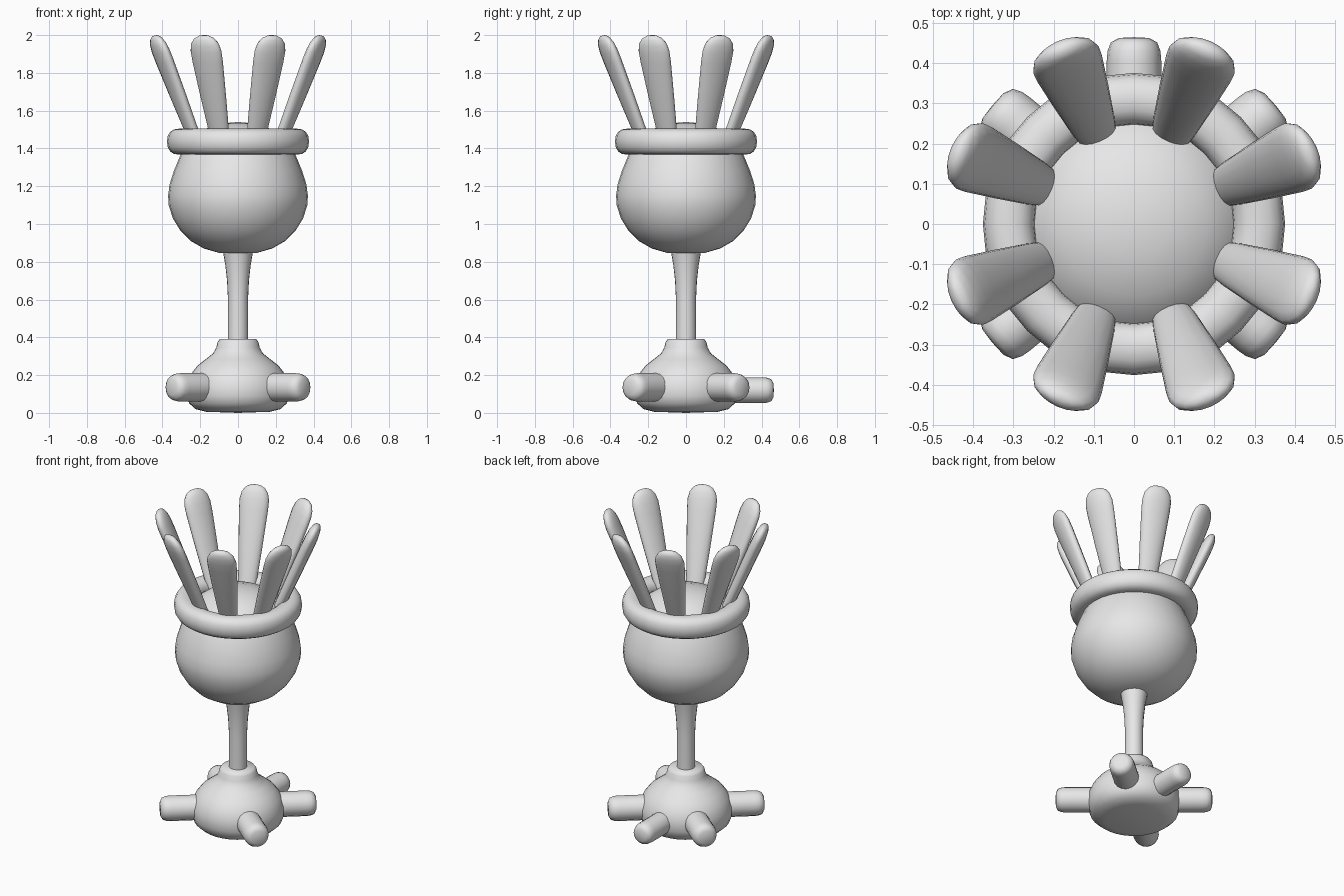
import bpy, bmesh, math
from mathutils import Matrix, Vector

if "Cube" in bpy.data.objects:
    bpy.data.objects.remove(bpy.data.objects["Cube"])

grey = bpy.data.materials.new("plain grey")
grey.diffuse_color = (0.8, 0.8, 0.8, 1)
grey.use_nodes = True
grey.node_tree.nodes["Principled BSDF"].inputs["Base Color"].default_value = grey.diffuse_color


def loft(name, rings, sides, matrix=Matrix(), closed=False, angle=60):
    """Stack elliptical rings (half_x, half_y, z) into one smooth skin."""
    bm = bmesh.new()
    loops = []
    for a, b, z in rings:
        if a == 0:
            loops.append([bm.verts.new((0, 0, z))] * sides)
        else:
            loops.append([bm.verts.new((a * math.cos(2 * math.pi * i / sides),
                                        b * math.sin(2 * math.pi * i / sides), z))
                          for i in range(sides)])
    pairs = list(zip(loops, loops[1:]))
    if closed:
        pairs.append((loops[-1], loops[0]))
    for lo, hi in pairs:
        for i in range(sides):
            j = (i + 1) % sides
            bm.faces.new(list(dict.fromkeys((lo[i], lo[j], hi[j], hi[i]))))
    if not closed:
        for loop in (loops[0], loops[-1]):
            if len(set(loop)) > 2:
                bm.faces.new(loop)
    bmesh.ops.recalc_face_normals(bm, faces=bm.faces)
    bm.transform(matrix)
    mesh = bpy.data.meshes.new(name)
    bm.to_mesh(mesh)
    bm.free()
    mesh.materials.append(grey)
    obj = bpy.data.objects.new(name, mesh)
    bpy.context.collection.objects.link(obj)
    bpy.ops.object.select_all(action='DESELECT')
    obj.select_set(True)
    bpy.context.view_layer.objects.active = obj
    bpy.ops.object.shade_smooth_by_angle(angle=math.radians(angle))
    return obj


def turned(name, profile, sides=32, **kw):
    return loft(name, [(r, r, z) for r, z in profile], sides, **kw)


# Foot: flat underside, domed body and a short collar
turned("foot", [(0, 0), (0.17, 0.006), (0.225, 0.02), (0.258, 0.05), (0.272, 0.09),
                (0.272, 0.15), (0.25, 0.205), (0.215, 0.25), (0.17, 0.285),
                (0.132, 0.315), (0.115, 0.345), (0.108, 0.375), (0.095, 0.392), (0, 0.392)])

# Stem flaring into the bowl
turned("stem", [(0.054, 0.36), (0.053, 0.6), (0.058, 0.7), (0.067, 0.78),
                (0.078, 0.845), (0.085, 0.88)], sides=20)

# Bowl with its domed filling
turned("bowl", [(0, 0.84), (0.1, 0.847), (0.18, 0.87), (0.25, 0.91), (0.305, 0.965),
                (0.345, 1.03), (0.367, 1.1), (0.37, 1.15), (0.362, 1.21), (0.34, 1.28),
                (0.305, 1.365), (0.25, 1.45), (0.18, 1.502), (0.09, 1.532), (0, 1.54)])

# Rounded rim
rim = []
for k in range(16):
    t = 2 * math.pi * k / 16
    c, s = math.cos(t), math.sin(t)
    rim.append((0.311 + 0.065 * math.copysign(abs(c) ** 0.85, c),
                1.436 + 0.069 * math.copysign(abs(s) ** 0.85, s)))
turned("rim", rim, closed=True)

# Eight flat petals leaning outwards
petal = [(0.045, 0.028, 0), (0.057, 0.032, 0.1), (0.073, 0.036, 0.3), (0.087, 0.038, 0.5),
         (0.088, 0.037, 0.56), (0.079, 0.033, 0.6), (0.058, 0.025, 0.63),
         (0.03, 0.014, 0.645), (0, 0, 0.648)]
lean = math.atan(0.42)
for k in range(8):
    turn = Matrix.Rotation(math.radians(22.5 + 45 * k - 90), 4, 'Z')
    place = Matrix.Translation((0, 0.226, 1.40)) @ Matrix.Rotation(-lean, 4, 'X')
    loft(f"petal_{k + 1}", petal, 16, turn @ place)

# Five stubby toes around the foot
for k, (deg, r, z, tip) in enumerate([(40, 0.075, 0.135, 0.46), (140, 0.075, 0.135, 0.46),
                                      (220, 0.075, 0.135, 0.46), (320, 0.075, 0.135, 0.46),
                                      (90, 0.068, 0.12, 0.465)]):
    rings = [(r, r, 0.1), (r, r, tip - 0.06), (r * 0.97, r * 0.97, tip - 0.035),
             (r * 0.85, r * 0.85, tip - 0.013), (r * 0.55, r * 0.55, tip - 0.002), (0, 0, tip)]
    place = (Matrix.Translation((0, 0, z)) @ Matrix.Rotation(math.radians(deg), 4, 'Z')
             @ Matrix.Rotation(math.radians(90), 4, 'Y'))
    loft(f"toe_{k + 1}", rings, 16, place)
